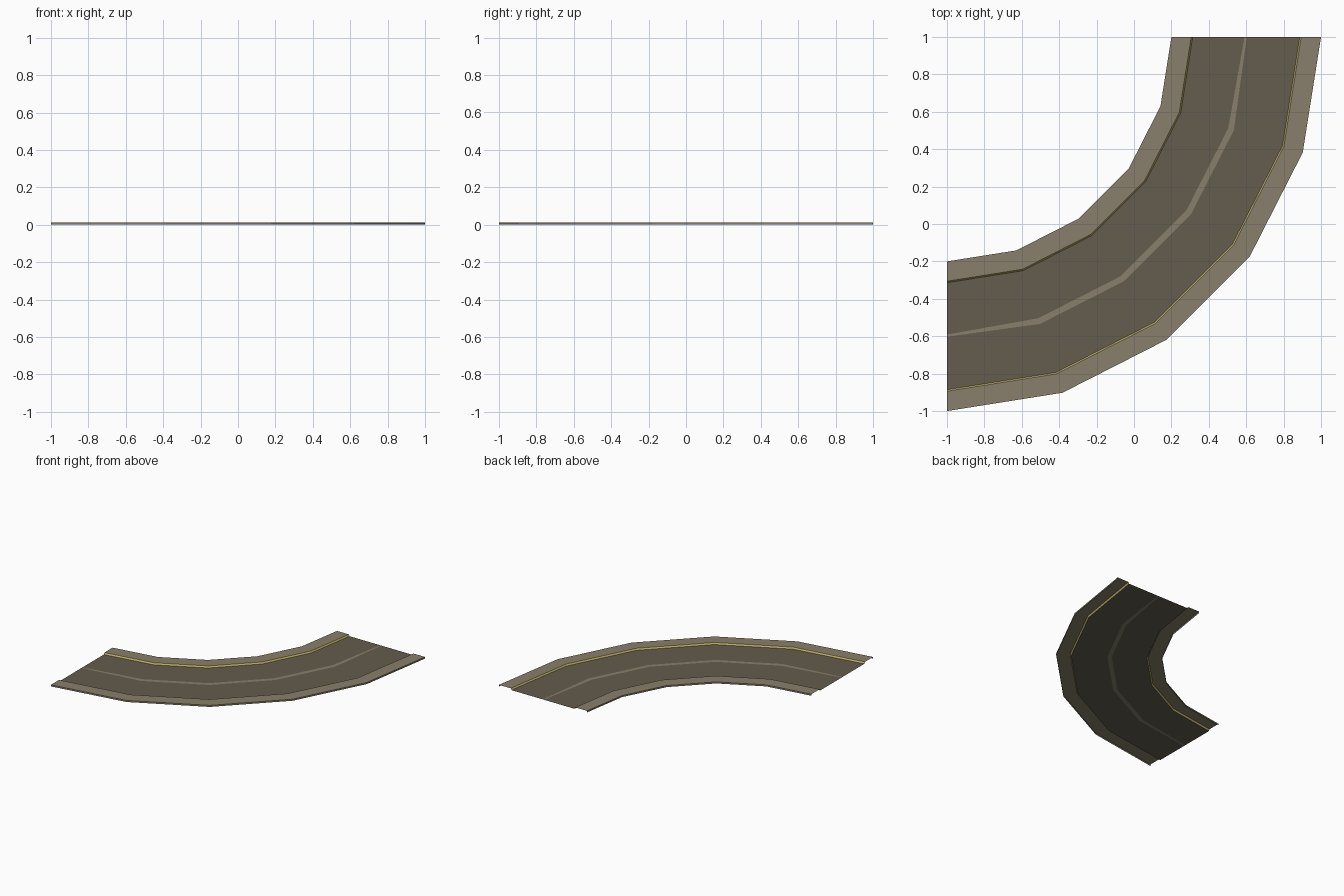
import bpy, bmesh, math

if "Cube" in bpy.data.objects:
    bpy.data.objects.remove(bpy.data.objects["Cube"])

SEGMENTS = 5            # a quarter turn in 18 degree steps
CENTRE = (-1.0, 1.0)    # centre of the bend
KERB_Z = 0.013


def material(name, rgb):
    m = bpy.data.materials.new(name)
    m.diffuse_color = (*rgb, 1)
    m.use_nodes = True
    m.node_tree.nodes["Principled BSDF"].inputs["Base Color"].default_value = m.diffuse_color
    return m


paving = material("paving", (0.25, 0.212, 0.146))
asphalt = material("asphalt", (0.127, 0.109, 0.074))
yellow = material("kerb yellow", (0.56, 0.46, 0.14))


def sweep(name, profile, mats, rule=lambda j: 0):
    """Sweep a (radius, z) profile round the bend; profile may vary by station."""
    bm = bmesh.new()
    rows = []
    for i in range(SEGMENTS + 1):
        a = math.radians(90) * i / SEGMENTS
        pts = profile(i) if callable(profile) else profile
        rows.append([bm.verts.new((CENTRE[0] + r * math.sin(a),
                                   CENTRE[1] - r * math.cos(a), z)) for r, z in pts])
    for a, b in zip(rows, rows[1:]):
        for j in range(len(a) - 1):
            f = bm.faces.new((a[j], b[j], b[j + 1], a[j + 1]))
            f.material_index = rule(j)
            f.normal_update()
            if f.normal.z < -0.01:
                f.normal_flip()
    me = bpy.data.meshes.new(name)
    bm.to_mesh(me)
    bm.free()
    for m in mats:
        me.materials.append(m)
    ob = bpy.data.objects.new(name, me)
    bpy.context.collection.objects.link(ob)
    return ob


# Pavements with their outer walls
sweep("inner_pavement", [(1.2, 0), (1.2, KERB_Z), (1.306, KERB_Z)], [paving])
sweep("outer_pavement", [(1.894, KERB_Z), (2.0, KERB_Z), (2.0, 0)], [paving])

# Sloping painted kerb edges
sweep("inner_kerb", [(1.306, KERB_Z), (1.314, 0)], [yellow])
sweep("outer_kerb", [(1.886, 0), (1.894, KERB_Z)], [yellow])


# Road surface with the tapering centre line cut in
def road_profile(i):
    half = 0.006 if i in (0, SEGMENTS) else 0.016
    return [(1.314, 0), (1.597 - half, 0), (1.597 + half, 0), (1.886, 0)]


sweep("road", road_profile, [asphalt, paving], lambda j: 1 if j == 1 else 0)
